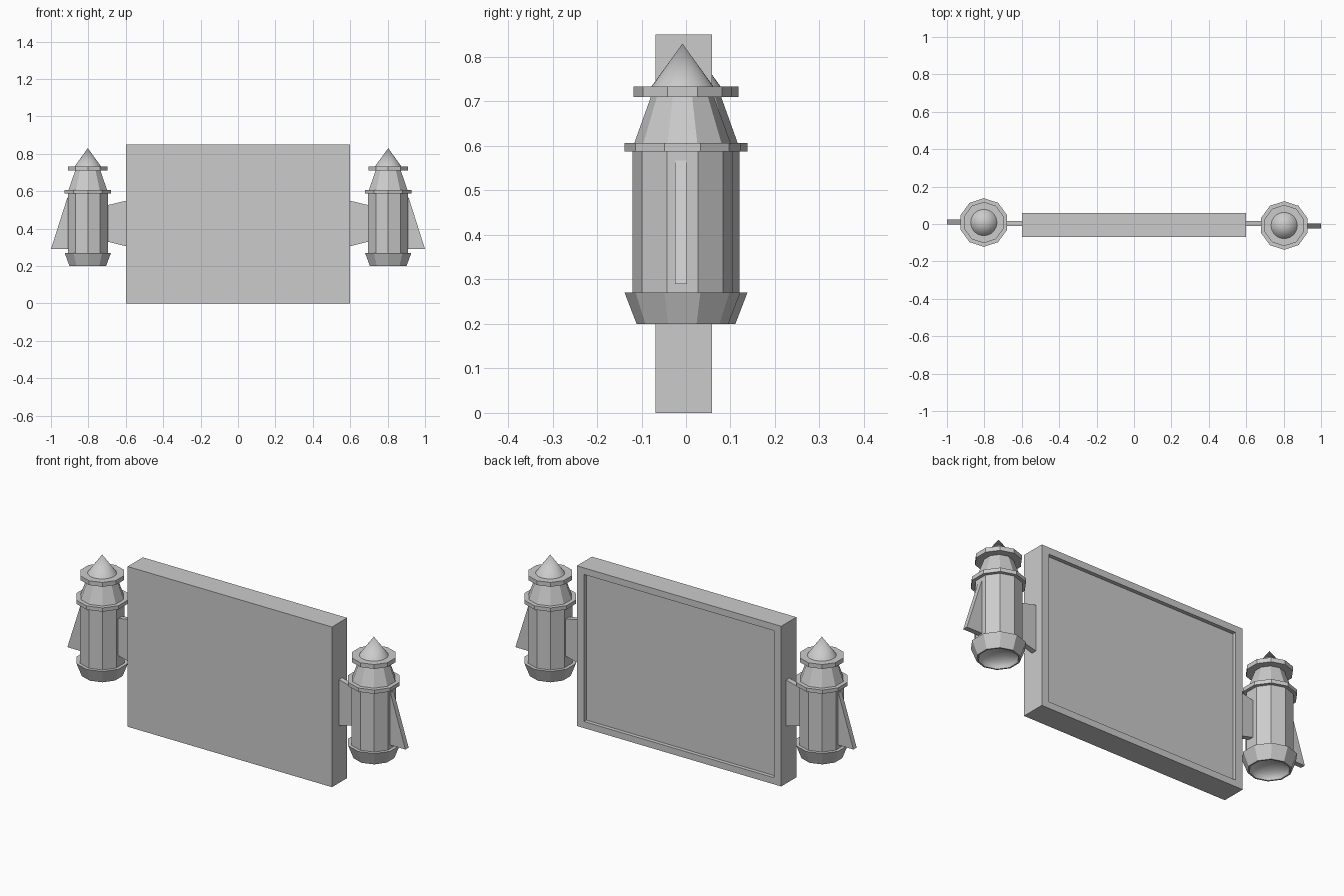
import bpy, bmesh, math

if "Cube" in bpy.data.objects:
    bpy.data.objects.remove(bpy.data.objects["Cube"])

SIDES = 10


def finish(name, bm):
    bmesh.ops.recalc_face_normals(bm, faces=bm.faces)
    me = bpy.data.meshes.new(name)
    bm.to_mesh(me)
    bm.free()
    ob = bpy.data.objects.new(name, me)
    bpy.context.collection.objects.link(ob)
    return ob


def lathe(name, profile, sides, x, y, smooth=False):
    """Revolve (radius, z) points about a vertical axis, a vertex facing -y."""
    bm = bmesh.new()
    rings = []
    for r, z in profile:
        if r == 0:
            rings.append([bm.verts.new((x, y, z))] * sides)
        else:
            rings.append([bm.verts.new((x + r * math.sin(2 * math.pi * i / sides),
                                        y - r * math.cos(2 * math.pi * i / sides), z))
                          for i in range(sides)])
    for a, b in zip(rings, rings[1:]):
        for i in range(sides):
            j = (i + 1) % sides
            f = bm.faces.new(list(dict.fromkeys((a[i], a[j], b[j], b[i]))))
            f.smooth = smooth
    return finish(name, bm)


def plate(name, outline, y, thick):
    """Extrude an (x, z) outline along y."""
    bm = bmesh.new()
    f = bm.faces.new([bm.verts.new((px, y - thick / 2, pz)) for px, pz in outline])
    ext = bmesh.ops.extrude_face_region(bm, geom=[f])["geom"]
    bmesh.ops.translate(bm, vec=(0, thick, 0),
                        verts=[v for v in ext if isinstance(v, bmesh.types.BMVert)])
    return finish(name, bm)


# Display panel with a shallow recess in its back
panel = plate("panel", [(-0.6, 0), (0.6, 0), (0.6, 0.85), (-0.6, 0.85)], -0.005, 0.127)
bm = bmesh.new()
bm.from_mesh(panel.data)
back = max(bm.faces, key=lambda f: f.calc_center_median().y)
inner = bmesh.ops.extrude_face_region(bm, geom=[back])["geom"]
bmesh.ops.delete(bm, geom=[back], context='FACES_ONLY')
rim = [v for v in inner if isinstance(v, bmesh.types.BMVert)]
for v in rim:
    v.co.x *= 0.558 / 0.6
    v.co.z = 0.425 + (v.co.z - 0.425) * 0.39 / 0.425
floor = [f for f in inner if isinstance(f, bmesh.types.BMFace)]
sunk = bmesh.ops.extrude_face_region(bm, geom=floor)["geom"]
bmesh.ops.delete(bm, geom=floor, context='FACES_ONLY')
bmesh.ops.translate(bm, vec=(0, -0.02, 0),
                    verts=[v for v in sunk if isinstance(v, bmesh.types.BMVert)])
bmesh.ops.recalc_face_normals(bm, faces=bm.faces)
bm.to_mesh(panel.data)
bm.free()

for side, s in (("left", -1), ("right", 1)):
    x, y = s * 0.803, -s * 0.008

    # Rocket hull: flared skirt, barrel, collar, shoulder and top collar
    lathe(side + "_hull", [(0.095, 0.2), (0.103, 0.2), (0.13, 0.27), (0.1125, 0.27),
                           (0.1125, 0.587), (0.13, 0.587), (0.13, 0.607), (0.108, 0.607),
                           (0.071, 0.71), (0.11, 0.71), (0.11, 0.733), (0, 0.733)],
          SIDES, x, y)

    # Hollow exhaust dome under the skirt
    dome = [(0.095 * math.cos(t * math.pi / 12), 0.2 + 0.05 * math.sin(t * math.pi / 12))
            for t in range(6)] + [(0, 0.25)]
    exhaust = lathe(side + "_exhaust", dome, SIDES, x, y, True)
    exhaust.data.flip_normals()

    # Pointed nose
    lathe(side + "_nose", [(0.07, 0.733), (0, 0.83)], 32, x, y, True)

    # Outer swept fin and the bracket joining rocket to panel
    plate(side + "_fin", [(s * 0.88, 0.29), (s * 1.0, 0.29), (s * 0.912, 0.567),
                          (s * 0.88, 0.567)], -s * 0.011, 0.027)
    plate(side + "_bracket", [(s * 0.59, 0.303), (s * 0.72, 0.336), (s * 0.72, 0.52),
                              (s * 0.59, 0.551)], 0.003, 0.028)
